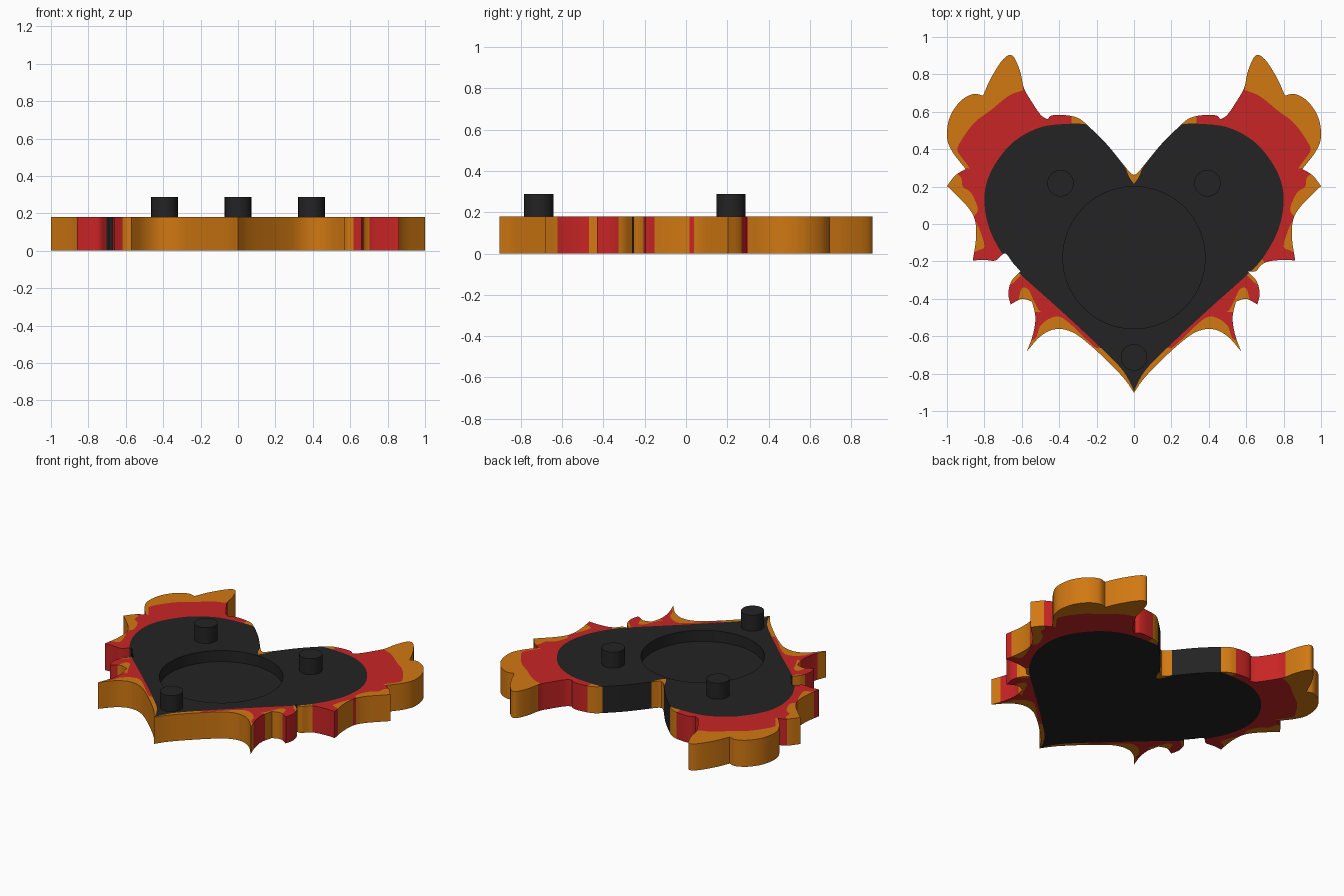
import bpy, bmesh, math
from mathutils import Vector
from mathutils.geometry import delaunay_2d_cdt

if "Cube" in bpy.data.objects:
    bpy.data.objects.remove(bpy.data.objects["Cube"])

H, FLOOR = 0.18, 0.105           # slab top and recess floor
BLACK, RED, ORANGE = 0, 1, 2


def material(name, rgb):
    m = bpy.data.materials.new(name)
    m.diffuse_color = (*rgb, 1)
    m.use_nodes = True
    m.node_tree.nodes["Principled BSDF"].inputs["Base Color"].default_value = m.diffuse_color
    return m


MATS = [material("black", (0.017, 0.017, 0.017)),
        material("red", (0.58, 0.018, 0.018)),
        material("orange", (0.64, 0.19, 0.006))]


def smooth(pts, n=5):
    """Catmull-Rom curve through the points; the ends stay sharp."""
    p = [Vector(q) for q in pts]
    p = [2 * p[0] - p[1]] + p + [2 * p[-1] - p[-2]]
    out = []
    for a, b, c, d in zip(p, p[1:], p[2:], p[3:]):
        for k in range(n):
            t = k / n
            out.append(0.5 * (2 * b + (c - a) * t + (2 * a - 5 * b + 4 * c - d) * t * t
                              + (3 * b - a - 3 * c + d) * t ** 3))
    return out


def chain(strokes):
    """Join smooth strokes, with a sharp corner where two meet."""
    out = []
    for i, s in enumerate(strokes):
        end = strokes[i + 1][0] if i + 1 < len(strokes) else None
        out += smooth(s + [end] if end else s)
    return out + [Vector(strokes[-1][-1])]


def flip(pts):
    return [Vector((-p.x, p.y)) for p in pts]


def inside(p, poly):
    hit = False
    for a, b in zip(poly, poly[1:] + poly[:1]):
        if (a.y > p.y) != (b.y > p.y) and p.x < (b.x - a.x) * (p.y - a.y) / (b.y - a.y) + a.x:
            hit = not hit
    return hit


# Flame silhouette, one half from the cleft down to the tip
def half_outline(gap):
    return chain([
        [(0, 0.262), (0.03, 0.285), (0.14, 0.42), (0.235, 0.515), (0.30, 0.567), (0.38, 0.583), (0.44, 0.58)],
        [(0.462, 0.56), (0.50, 0.585), (0.556, 0.668), (0.59, 0.73), (0.61, 0.82), (0.65, 0.90),
         (0.70, 0.88), (0.765, 0.78)],
        [(0.807, 0.686), (0.86, 0.695), (0.93, 0.655), (0.985, 0.57), (1.0, 0.465), (0.97, 0.385)],
        [(0.90, 0.294), (0.955, 0.26)],
        [(1.0, 0.203), (0.955, 0.16), (0.888, 0.09), (0.85, 0.02), (0.845, -0.08)],
        [(0.862, -0.195), (0.80, -0.192)] + gap,
        [(0.607, -0.253), (0.655, -0.305), (0.672, -0.37)],
        [(0.66, -0.43), (0.60, -0.40)],
        [(0.545, -0.415), (0.527, -0.50), (0.54, -0.59)],
        [(0.572, -0.68), (0.50, -0.60), (0.42, -0.562), (0.33, -0.578), (0.235, -0.647),
         (0.13, -0.745), (0.05, -0.83), (0, -0.902)]])


right = half_outline([(0.72, -0.20), (0.68, -0.22), (0.65, -0.253)])
left = half_outline([(0.74, -0.195), (0.69, -0.157), (0.65, -0.205)])
outline = right + flip(left)[-2:0:-1]

# Black heart; runs past the silhouette where its side is exposed
heart_half = chain([
    [(0, 0.215), (0.025, 0.25), (0.045, 0.30)],
    [(0.06, 0.345), (0.15, 0.45), (0.235, 0.527), (0.38, 0.534), (0.52, 0.51), (0.66, 0.425),
     (0.765, 0.28), (0.80, 0.14), (0.775, -0.02), (0.70, -0.165), (0.615, -0.262),
     (0.40, -0.455), (0.19, -0.65), (0.075, -0.765), (0.025, -0.84), (0, -0.895)]])
heart = heart_half + flip(heart_half)[-2:0:-1]

# Red flame areas: upper wing and lower fins
upper_red = chain([
    [(0.33, 0.5), (0.335, 0.56), (0.34, 0.62)],
    [(0.46, 0.64), (0.58, 0.76)],
    [(0.593, 0.715), (0.67, 0.685), (0.77, 0.605), (0.85, 0.545), (0.915, 0.46), (0.945, 0.40)],
    [(0.925, 0.36), (0.89, 0.315)],
    [(0.88, 0.295), (0.91, 0.30)],
    [(0.965, 0.28), (0.925, 0.25), (0.915, 0.20), (0.87, 0.165), (0.835, 0.08)],
    [(0.86, 0.035), (0.825, -0.03), (0.80, -0.12)],
    [(0.83, -0.14), (0.88, -0.17)],
    [(0.89, -0.23), (0.74, -0.23)],
    [(0.65, -0.15), (0.5, 0.1)]])
lower_red = chain([
    [(0.55, -0.25), (0.60, -0.27), (0.64, -0.31)],
    [(0.70, -0.35), (0.69, -0.46)],
    [(0.62, -0.415), (0.60, -0.345), (0.565, -0.35), (0.54, -0.40)],
    [(0.51, -0.46), (0.50, -0.47)],
    [(0.54, -0.47), (0.57, -0.48)],
    [(0.58, -0.62), (0.53, -0.615)],
    [(0.505, -0.55), (0.46, -0.51), (0.40, -0.495), (0.34, -0.535), (0.26, -0.612), (0.19, -0.665)],
    [(0.15, -0.60), (0.3, -0.40)]])
reds = [upper_red, lower_red, flip(upper_red), flip(lower_red)]
recess = [Vector((0.38 * math.cos(a), 0.38 * math.sin(a) - 0.18))
          for a in (math.tau * k / 64 for k in range(64))]

# Cut the flat plan along every colour border
verts, edges = [], []
for loop in [outline, heart, recess] + reds:
    s, n = len(verts), len(loop)
    verts += loop
    edges += [(s + k, s + (k + 1) % n) for k in range(n)]
plan, _, tris, *_ = delaunay_2d_cdt(verts, edges, [], 0, 1e-5)

cells, owner = [], {}
for t in tris:
    t = list(t)
    a, b, c = (plan[i] for i in t)
    area = (b - a).cross(c - a)
    if area < 0:
        t.reverse()
    mid = (a + b + c) / 3
    if abs(area) < 1e-9 or not inside(mid, outline):
        continue
    colour = BLACK if inside(mid, heart) else RED if any(inside(mid, r) for r in reds) else ORANGE
    top = FLOOR if inside(mid, recess) else H
    cells.append((t, colour, top))
    for i in range(3):
        owner[t[i], t[(i + 1) % 3]] = top

# Raise the plan into a slab with walls at each change of height
bm = bmesh.new()
cache = {}


def vert(i, z):
    if (i, z) not in cache:
        cache[i, z] = bm.verts.new((plan[i].x, plan[i].y, z))
    return cache[i, z]


def face(vs, colour):
    bm.faces.new(vs).material_index = colour


for t, colour, top in cells:
    face([vert(i, top) for i in t], colour)
    face([vert(i, 0) for i in reversed(t)], colour)
    for i in range(3):
        a, b = t[i], t[(i + 1) % 3]
        low = owner.get((b, a), 0)
        if low < top:
            face([vert(a, low), vert(b, low), vert(b, top), vert(a, top)], colour)


def finish(bm, name, mats):
    me = bpy.data.meshes.new(name)
    bm.to_mesh(me)
    bm.free()
    ob = bpy.data.objects.new(name, me)
    bpy.context.collection.objects.link(ob)
    for m in mats:
        me.materials.append(m)
    bpy.ops.object.select_all(action='DESELECT')
    ob.select_set(True)
    bpy.context.view_layer.objects.active = ob
    bpy.ops.object.shade_smooth_by_angle(angle=math.radians(35))
    return ob


finish(bm, "flaming_heart_plate", MATS)

# Three locating pegs
for name, x, y in (("peg_left", -0.393, 0.218), ("peg_right", 0.393, 0.218), ("peg_tip", 0, -0.713)):
    bm = bmesh.new()
    bmesh.ops.create_cone(bm, cap_ends=True, segments=32, radius1=0.071, radius2=0.071, depth=0.125)
    bmesh.ops.translate(bm, verts=bm.verts, vec=(x, y, 0.2255))
    finish(bm, name, MATS[:1])
